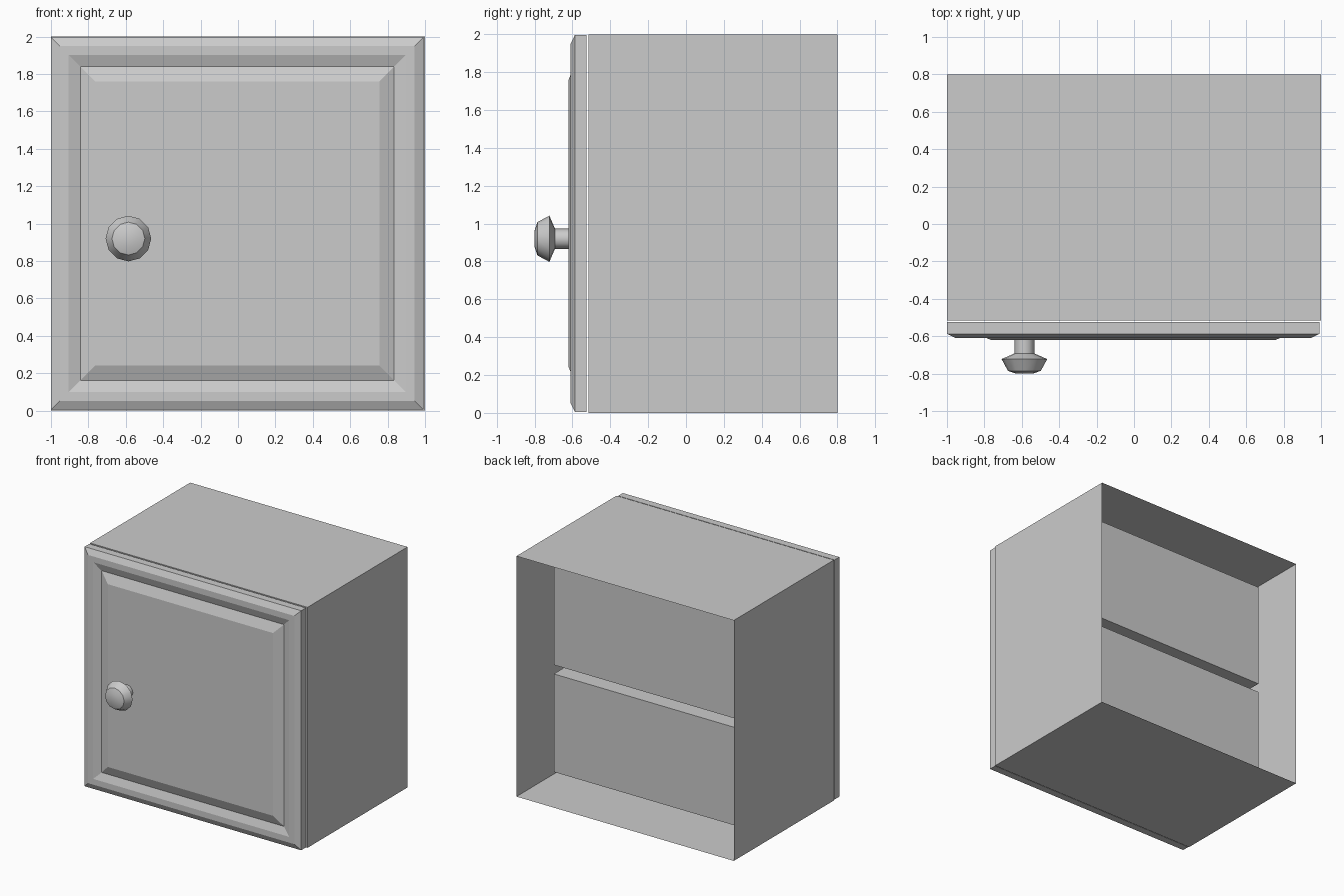
import bpy, bmesh, math

if "Cube" in bpy.data.objects:
    bpy.data.objects.remove(bpy.data.objects["Cube"])

BACK, FRONT, NICHE = 0.80, -0.515, 0.48


def finish(bm, name):
    bmesh.ops.remove_doubles(bm, verts=bm.verts, dist=1e-5)
    bmesh.ops.recalc_face_normals(bm, faces=bm.faces)
    me = bpy.data.meshes.new(name)
    bm.to_mesh(me)
    bm.free()
    ob = bpy.data.objects.new(name, me)
    bpy.context.collection.objects.link(ob)
    return ob


def skin(bm, rings, cap_start=False, cap_end=False):
    """Join a series of closed point loops with quads."""
    loops = [[bm.verts.new(p) for p in r] for r in rings]
    n = len(loops[0])
    for a, b in zip(loops, loops[1:]):
        for i in range(n):
            j = (i + 1) % n
            bm.faces.new((a[i], a[j], b[j], b[i]))
    if cap_start:
        bm.faces.new(loops[0][::-1])
    if cap_end:
        bm.faces.new(loops[-1])


def rect(x0, x1, z0, z1, y, inset=0.0):
    x0, x1, z0, z1 = x0 + inset, x1 - inset, z0 + inset, z1 - inset
    return [(x0, y, z0), (x1, y, z0), (x1, y, z1), (x0, y, z1)]


# Cabinet body: thin shell open at the back, two niches opening to the front
bm = bmesh.new()
xs = [-1, -0.88, 0.88, 1]
zs = [0, 0.115, 0.93, 1.005, 1.885, 2]
for i in range(3):
    for k in range(5):
        cell = (xs[i], xs[i + 1], zs[k], zs[k + 1])
        if i == 1 and k in (1, 3):
            skin(bm, [rect(*cell, FRONT), rect(*cell, NICHE)], cap_end=True)
        else:
            bm.faces.new([bm.verts.new(p) for p in rect(*cell, FRONT)])
        # Outer walls run back from the border cells
        sides = []
        if i == 0:
            sides.append(((xs[0], zs[k]), (xs[0], zs[k + 1])))
        if i == 2:
            sides.append(((xs[3], zs[k]), (xs[3], zs[k + 1])))
        if k == 0:
            sides.append(((xs[i], zs[0]), (xs[i + 1], zs[0])))
        if k == 4:
            sides.append(((xs[i], zs[5]), (xs[i + 1], zs[5])))
        for (xa, za), (xb, zb) in sides:
            bm.faces.new([bm.verts.new(p) for p in (
                (xa, FRONT, za), (xb, FRONT, zb), (xb, BACK, zb), (xa, BACK, za))])
finish(bm, "cabinet_body")

# Door: chamfered frame, groove and raised panel as inset rings
profile = [(0, -0.525), (0, -0.587), (0.047, -0.61), (0.095, -0.61),
           (0.157, -0.588), (0.236, -0.62)]
bm = bmesh.new()
skin(bm, [rect(-1, 0.992, 0.005, 1.997, y, s) for s, y in profile], True, True)
finish(bm, "door")

# Knob: turned profile around the y axis
knob = [(0.053, -0.615), (0.053, -0.692), (0.122, -0.722), (0.088, -0.785), (0.045, -0.80)]
bm = bmesh.new()
skin(bm, [[(-0.586 + r * math.cos(math.tau * i / 12), y, 0.92 + r * math.sin(math.tau * i / 12))
           for i in range(12)] for r, y in knob], True, True)
ob = finish(bm, "door_knob")
bpy.context.view_layer.objects.active = ob
ob.select_set(True)
bpy.ops.object.shade_smooth_by_angle(angle=math.radians(35))
